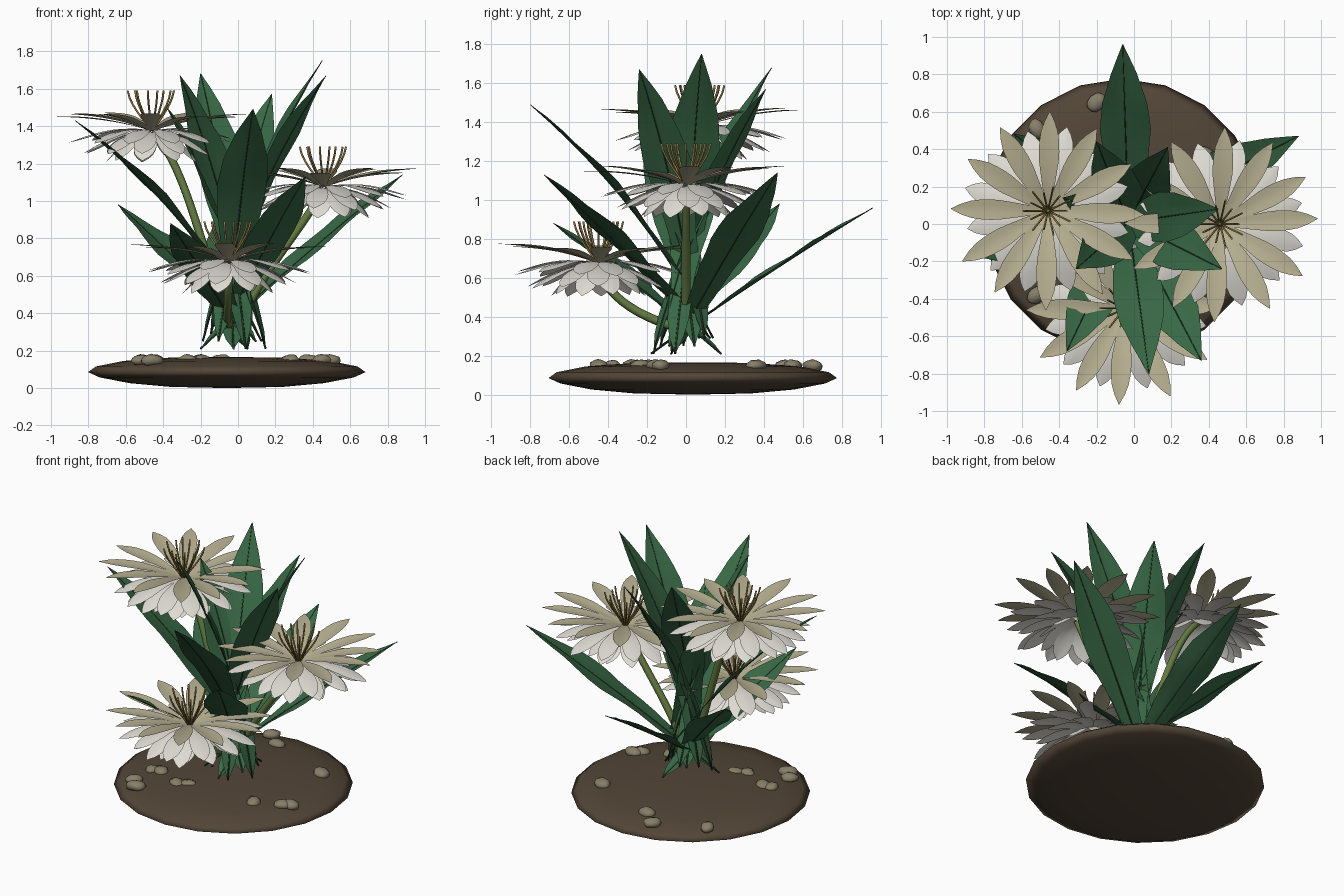
import bpy, bmesh, math, random
from mathutils import Vector, Matrix

if "Cube" in bpy.data.objects:
    bpy.data.objects.remove(bpy.data.objects["Cube"])

random.seed(4)


def material(name, rgb):
    m = bpy.data.materials.new(name)
    m.diffuse_color = (*rgb, 1)
    m.use_nodes = True
    m.node_tree.nodes["Principled BSDF"].inputs["Base Color"].default_value = m.diffuse_color
    return m


SOIL = material("soil", (0.085, 0.06, 0.038))
STONE = material("stone", (0.24, 0.21, 0.14))
LEAF = material("leaf", (0.04, 0.14, 0.06))
RIB = material("rib", (0.02, 0.05, 0.025))
STEM = material("stem", (0.13, 0.2, 0.055))
CREAM = material("cream", (0.48, 0.44, 0.29))
WHITE = material("white", (0.74, 0.72, 0.66))
STAMEN = material("stamen", (0.3, 0.2, 0.06))


def finish(name, bm, mat, smooth=True):
    me = bpy.data.meshes.new(name)
    bm.to_mesh(me)
    bm.free()
    ob = bpy.data.objects.new(name, me)
    bpy.context.collection.objects.link(ob)
    me.materials.append(mat)
    for p in me.polygons:
        p.use_smooth = smooth
    return ob


def bezier(ctrl, t):
    pts = [Vector(c) for c in ctrl]
    while len(pts) > 1:
        pts = [a.lerp(b, t) for a, b in zip(pts, pts[1:])]
    return pts[0]


def width_at(profile, t):
    for (t0, w0), (t1, w1) in zip(profile, profile[1:]):
        if t <= t1:
            return w0 + (w1 - w0) * (t - t0) / (t1 - t0)
    return profile[-1][1]


def blade(bm, ctrl, profile, side, n, fold, ruffle=0.0):
    """A leaf or petal: a strip of cross rows along a curve."""
    rows, phase = [], random.uniform(0, 6)
    for i in range(n + 1):
        t = i / n
        p, w = bezier(ctrl, t), width_at(profile, t)
        tan = bezier(ctrl, min(t + 0.01, 1)) - bezier(ctrl, min(t + 0.01, 1) - 0.02)
        nrm = side.cross(tan).normalized()
        row = []
        for k in (-1, -0.5, 0, 0.5, 1):
            wave = ruffle * abs(k) * math.sin(9 * t * 2 + phase + k) * min(1, w * 10)
            row.append(bm.verts.new(p + side * w * k + nrm * (abs(k) * w * fold + wave)))
        rows.append(row)
    for a, b in zip(rows, rows[1:]):
        for k in range(4):
            bm.faces.new((a[k], a[k + 1], b[k + 1], b[k]))


def tube(bm, ctrl, radius, n, sides=6, tip=1.0):
    rings = []
    for i in range(n + 1):
        t = i / n
        s = max(0.01, min(t, 0.99))
        tan = bezier(ctrl, s + 0.01) - bezier(ctrl, s - 0.01)
        q = tan.to_track_quat('Z', 'Y')
        r = radius * (1 + (tip - 1) * t)
        c = bezier(ctrl, t)
        rings.append([bm.verts.new(c + q @ Vector((r * math.cos(a), r * math.sin(a), 0)))
                      for a in (math.tau * j / sides for j in range(sides))])
    for a, b in zip(rings, rings[1:]):
        for j in range(sides):
            k = (j + 1) % sides
            bm.faces.new((a[j], a[k], b[k], b[j]))
    bm.faces.new(rings[0][::-1])
    bm.faces.new(rings[-1])


# Soil mound: lens profile turned around z
bm = bmesh.new()
prof = [(0, 0), (0.3, 0.006), (0.52, 0.026), (0.68, 0.057), (0.742, 0.085),
        (0.7, 0.115), (0.55, 0.145), (0.3, 0.163), (0, 0.166)]
vs = [bm.verts.new((r, 0, z)) for r, z in prof]
es = [bm.edges.new(e) for e in zip(vs, vs[1:])]
bmesh.ops.spin(bm, geom=vs + es, cent=(0, 0, 0), axis=(0, 0, 1), angle=math.tau, steps=20)
bmesh.ops.remove_doubles(bm, verts=bm.verts, dist=1e-4)
bmesh.ops.recalc_face_normals(bm, faces=bm.faces)
finish("soil_mound", bm, SOIL).location = (-0.06, 0.035, 0)

# Pebbles lying on the mound
bm = bmesh.new()
for x, y in [(-.52, -.38), (-.51, -.2), (-.45, -.19), (-.27, -.28), (-.2, -.25), (.28, -.23),
             (.45, -.16), (.38, .36), (-.2, .65), (-.09, .55), (-.52, .51), (-.46, -.45), (.49, -.13)]:
    s = random.uniform(0.046, 0.062)
    m = (Matrix.Translation((x, y, 0.148)) @ Matrix.Rotation(random.uniform(0, 6), 4, 'Z')
         @ Matrix.Diagonal((s * 1.1, s * 0.85, s * 0.6, 1)))
    for v in bmesh.ops.create_icosphere(bm, subdivisions=2, radius=1, matrix=m)["verts"]:
        v.co += Vector([random.uniform(-.004, .004) for _ in range(3)])
finish("pebbles", bm, STONE)

# Leaves with midribs: each starts beyond the crown and arches to its tip
HEART = Vector((-0.03, 0.01, 0))
LEAF_W = [(0, 0.002), (0.08, 0.05), (0.15, 0.062), (0.25, 0.062), (0.36, 0.08), (0.5, 0.118),
          (0.63, 0.137), (0.75, 0.12), (0.88, 0.068), (1, 0.002)]
tips = [(-.06, .96, .96), (.45, .08, 1.75), (.47, -.24, 1.67), (-.2, .44, 1.68),
        (.18, .41, 1.57), (.08, -.8, 1.49), (.88, .47, 1.14), (-.87, -.17, 1.43),
        (.36, -.73, 1.13), (-.36, -.68, .88), (-.64, .48, .98), (-.31, -.24, 1.67), (-.38, .14, 1.5)]
for i, tip in enumerate(tips):
    tip = Vector(tip)
    out = Vector((tip.x - HEART.x, tip.y - HEART.y, 0)).normalized()
    base = HEART - out * (0.19 - 0.03 * (i % 3)) + Vector((0, 0, 0.21 + 0.04 * (i % 3)))
    low = tip.z < 1.2
    mid = base.lerp(tip, 0.46 if low else 0.35)
    mid.z = base.z + (tip.z - base.z) * (0.5 if low else 0.56)
    ctrl = [base, mid, tip]
    side = out.cross(Vector((0, 0, 1)))
    bm = bmesh.new()
    blade(bm, ctrl, LEAF_W, side, 16, 0.13, 0.008)
    finish(f"leaf_{i + 1}", bm, LEAF)
    bm = bmesh.new()
    tube(bm, ctrl, 0.006, 12, 5, 0.4)
    finish(f"leaf_rib_{i + 1}", bm, RIB)

# Flowers: (name, colour, count, half width, path of (radius, height))
LAYERS = [
    ("long_petals", CREAM, 12, 0.056, [(.02, -.05), (.17, .0), (.34, .025), (.522, .032)]),
    ("outer_petals", WHITE, 12, 0.06, [(.02, -.055), (.2, -.02), (.34, -.07), (.45, -.11)]),
    ("middle_petals", WHITE, 11, 0.06, [(.02, -.06), (.16, -.05), (.28, -.12), (.37, -.175)]),
    ("lower_petals", WHITE, 9, 0.062, [(.02, -.065), (.12, -.07), (.19, -.15), (.25, -.218)]),
]
PETAL_W = [(0, .25), (.25, .6), (.5, .93), (.65, 1), (.8, .82), (.92, .45), (1, .03)]
flowers = [
    ("left", (-.46, .07, 1.43), [(-.04, 0, .32), (-.2, .0, .75), (-.28, .05, 1.2)]),
    ("right", (.46, 0, 1.13), [(0, 0, .32), (.1, 0, .6), (.35, 0, .85)]),
    ("front", (-.05, -.45, .73), [(-.05, .03, .33), (-.06, -.2, .37), (-.05, -.43, .5)]),
]
for fname, c, path in flowers:
    c = Vector(c)
    bm = bmesh.new()
    tube(bm, path + [c + Vector((0, 0, -.06))], 0.024, 14, 8, 0.85)
    finish(f"{fname}_stem", bm, STEM)

    for li, (lname, mat, count, hw, rz) in enumerate(LAYERS):
        bm = bmesh.new()
        for k in range(count):
            a = math.tau * (k + 0.5 * (li % 2)) / count + random.uniform(-.06, .06)
            d = Vector((math.cos(a), math.sin(a), 0))
            s = random.uniform(0.97, 1.02)
            dz = random.uniform(-.012, .012)
            ctrl = [c + d * r * s + Vector((0, 0, z + dz * r / 0.4)) for r, z in rz]
            prof = [(t, w * hw) for t, w in PETAL_W]
            blade(bm, ctrl, prof, d.cross(Vector((0, 0, 1))), 10, -0.1 if li else 0.12)
        finish(f"{fname}_{lname}", bm, mat)

    # Stamens fan up and outward
    bm = bmesh.new()
    for k in range(14):
        a = math.tau * k / 14
        d = Vector((math.cos(a), math.sin(a), 0))
        r = 0.13 if k % 2 else 0.1
        ctrl = [c + d * q + Vector((0, 0, z)) for q, z in ((.012, -.05), (r * .4, .02), (r * .9, .08), (r, .16))]
        tube(bm, ctrl, 0.0055, 6, 5)
    finish(f"{fname}_stamens", bm, STAMEN)
